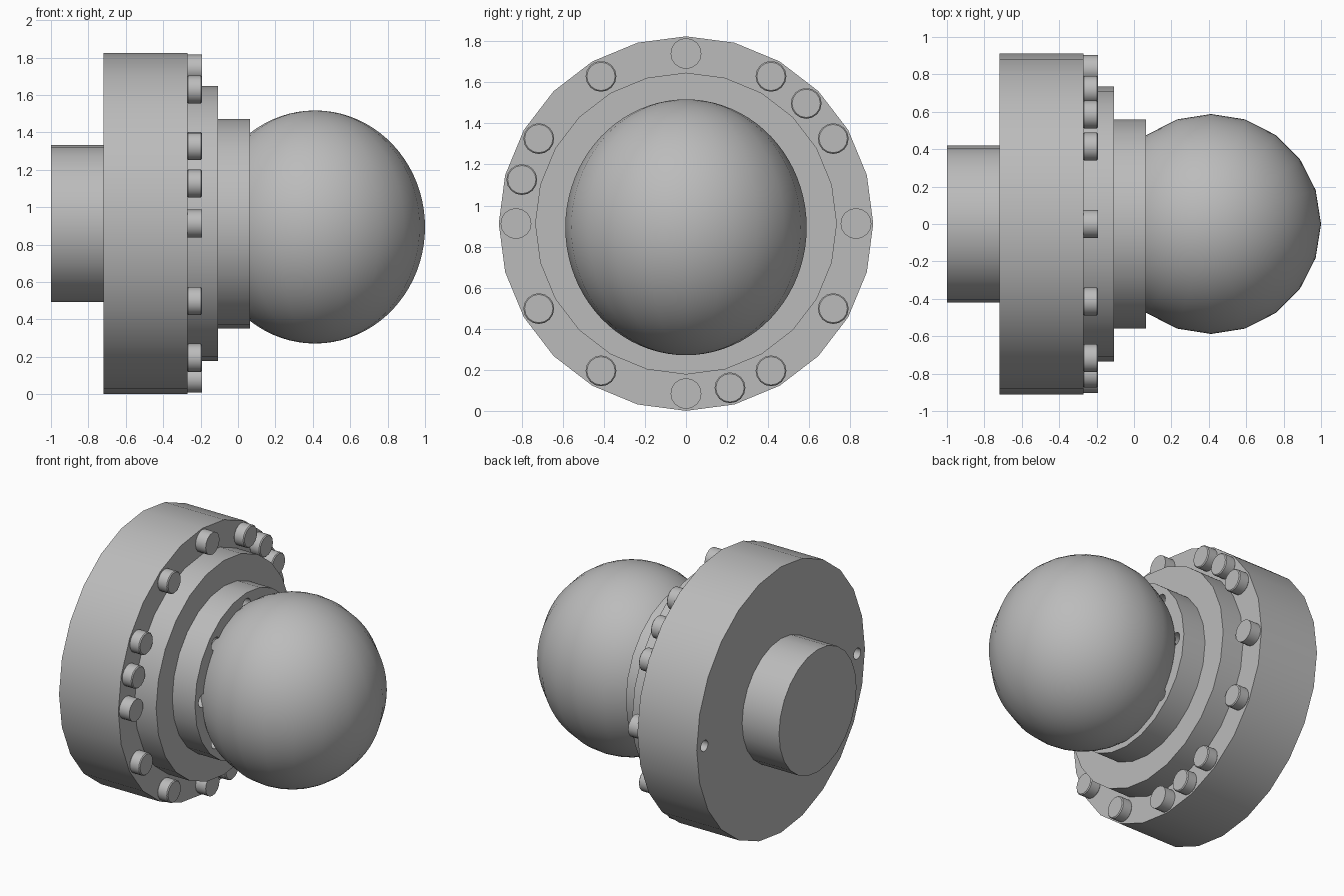
import bpy
import bmesh
from math import cos, sin, radians, pi

if "Cube" in bpy.data.objects:
    bpy.data.objects.remove(bpy.data.objects["Cube"], do_unlink=True)

AXIS_Z = 0.912      # height of the main axis
BOLT_RING = 0.828   # radius of the bolt circle

grey = bpy.data.materials.new("plain_grey")
grey.use_nodes = True
colour = (0.5, 0.5, 0.5, 1)
grey.diffuse_color = colour
grey.node_tree.nodes["Principled BSDF"].inputs["Base Color"].default_value = colour


def smooth(obj, angle=30):
    bpy.ops.object.select_all(action="DESELECT")
    obj.select_set(True)
    bpy.context.view_layer.objects.active = obj
    bpy.ops.object.shade_smooth_by_angle(angle=radians(angle))


def disc(name, x0, x1, radius, y=0, z=AXIS_Z, sides=24):
    """Cylinder lying along x from x0 to x1."""
    bpy.ops.mesh.primitive_cylinder_add(
        vertices=sides, radius=radius, depth=x1 - x0,
        location=((x0 + x1) / 2, y, z), rotation=(0, pi / 2, 0))
    obj = bpy.context.object
    obj.name = name
    obj.data.materials.append(grey)
    return obj


def on_ring(angle, radius):
    a = radians(angle)
    return {"y": radius * cos(a), "z": AXIS_Z + radius * sin(a)}


def drill(obj, x0, x1, radius, ring, angles):
    """Cut round holes along x at the given angles of a ring."""
    for angle in angles:
        cutter = disc("hole_cutter", x0, x1, radius, sides=16, **on_ring(angle, ring))
        cutter.hide_render = True
        mod = obj.modifiers.new("hole", "BOOLEAN")
        mod.operation = "DIFFERENCE"
        mod.solver = "EXACT"
        mod.object = cutter
        bpy.context.view_layer.objects.active = obj
        bpy.ops.object.modifier_apply(modifier=mod.name)
        bpy.data.objects.remove(cutter, do_unlink=True)


# Rear shaft, flange and stepped collar
shaft = disc("rear_shaft", -1.0, -0.72, 0.42)
flange = disc("flange", -0.72, -0.27, 0.912)
wide_step = disc("wide_step", -0.27, -0.107, 0.735)
collar = disc("collar", -0.107, 0.065, 0.56)

# Holes in the flange back and around the collar face
drill(flange, -0.8, -0.3, 0.038, BOLT_RING, (0, 180))
drill(collar, -0.03, 0.1, 0.045, 0.475, range(0, 360, 45))
for part in (shaft, flange, wide_step, collar):
    smooth(part)

# Bolt heads: twelve evenly spaced, three extra between them
for angle in [*range(0, 360, 30), 45, 165, 285]:
    bolt = disc("bolt_head", -0.272, -0.193, 0.075, sides=16, **on_ring(angle, BOLT_RING))
    if angle % 90:
        bevel = bolt.modifiers.new("rim", "BEVEL")
        bevel.width = 0.006
        bevel.segments = 1
        bevel.limit_method = "ANGLE"
        bevel.angle_limit = radians(60)
    smooth(bolt)

# Ball, slightly taller than wide
mesh = bpy.data.meshes.new("ball")
bm = bmesh.new()
bmesh.ops.create_uvsphere(bm, u_segments=20, v_segments=40, radius=1)
bmesh.ops.scale(bm, vec=(0.588, 0.588, 0.623), verts=bm.verts)
bm.to_mesh(mesh)
bm.free()
ball = bpy.data.objects.new("ball", mesh)
ball.location = (0.412, 0, 0.894)
mesh.materials.append(grey)
bpy.context.collection.objects.link(ball)
smooth(ball, 60)
